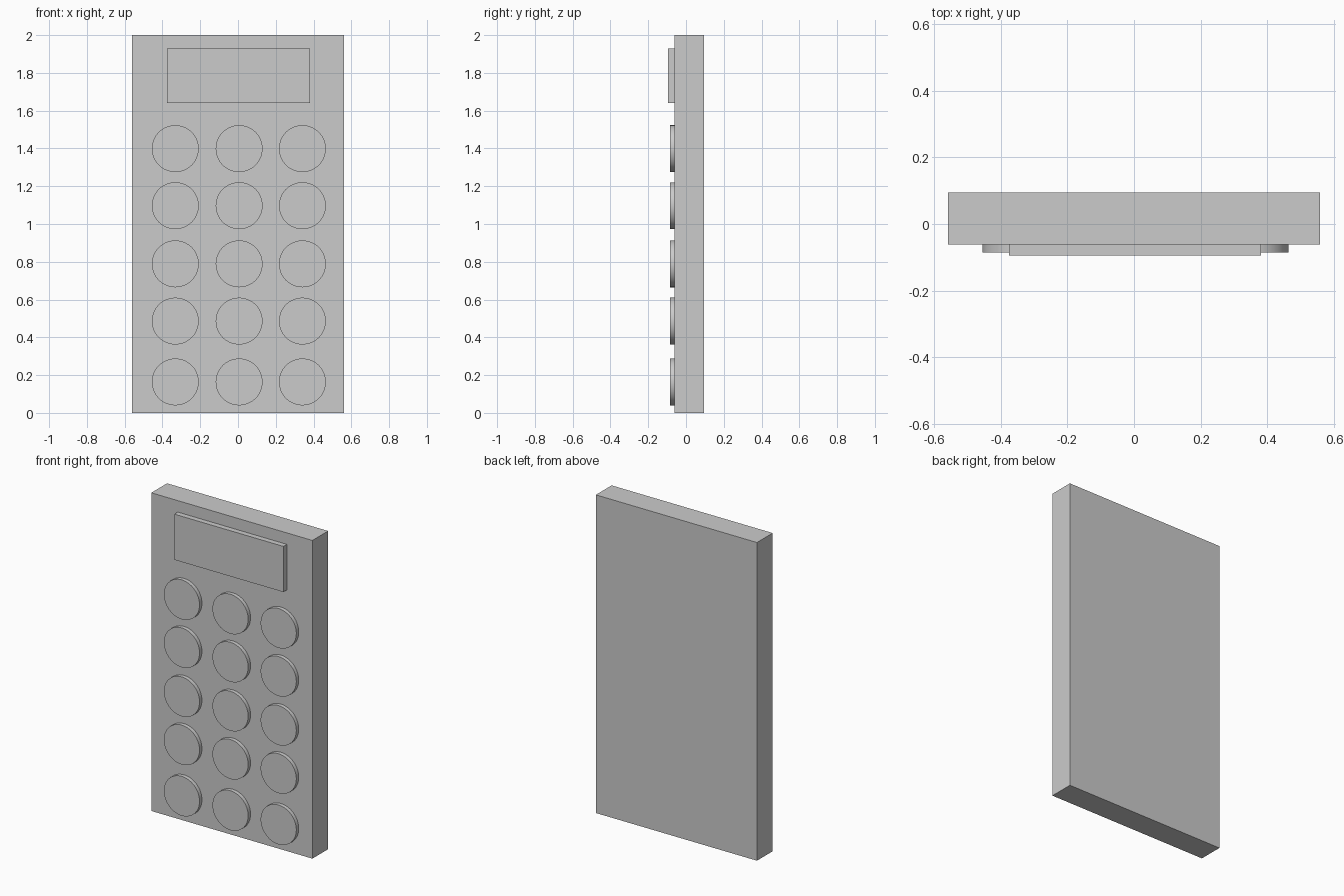
import bpy, math

if "Cube" in bpy.data.objects:
    bpy.data.objects.remove(bpy.data.objects["Cube"])


def box(name, x0, x1, y0, y1, z0, z1):
    bpy.ops.mesh.primitive_cube_add(
        size=1, location=((x0 + x1) / 2, (y0 + y1) / 2, (z0 + z1) / 2))
    ob = bpy.context.object
    ob.name = name
    ob.scale = (x1 - x0, y1 - y0, z1 - z0)
    bpy.ops.object.transform_apply(location=False, rotation=False, scale=True)
    return ob


def button(name, x, z, radius=0.124, front=-0.085, back=-0.055):
    bpy.ops.mesh.primitive_cylinder_add(
        vertices=64, radius=radius, depth=back - front,
        location=(x, (front + back) / 2, z), rotation=(math.pi / 2, 0, 0))
    bpy.context.object.name = name
    bpy.ops.object.shade_smooth_by_angle(angle=math.radians(30))


# Slab body and raised display
box("body", -0.56, 0.56, -0.061, 0.095, 0, 2)
box("display", -0.376, 0.382, -0.095, -0.055, 1.641, 1.928)

# Keypad: five rows of three round buttons
for row, z in enumerate((1.399, 1.097, 0.789, 0.486, 0.164), 1):
    for col, x in enumerate((-0.332, 0.006, 0.341), 1):
        button(f"button_row{row}_col{col}", x, z)
